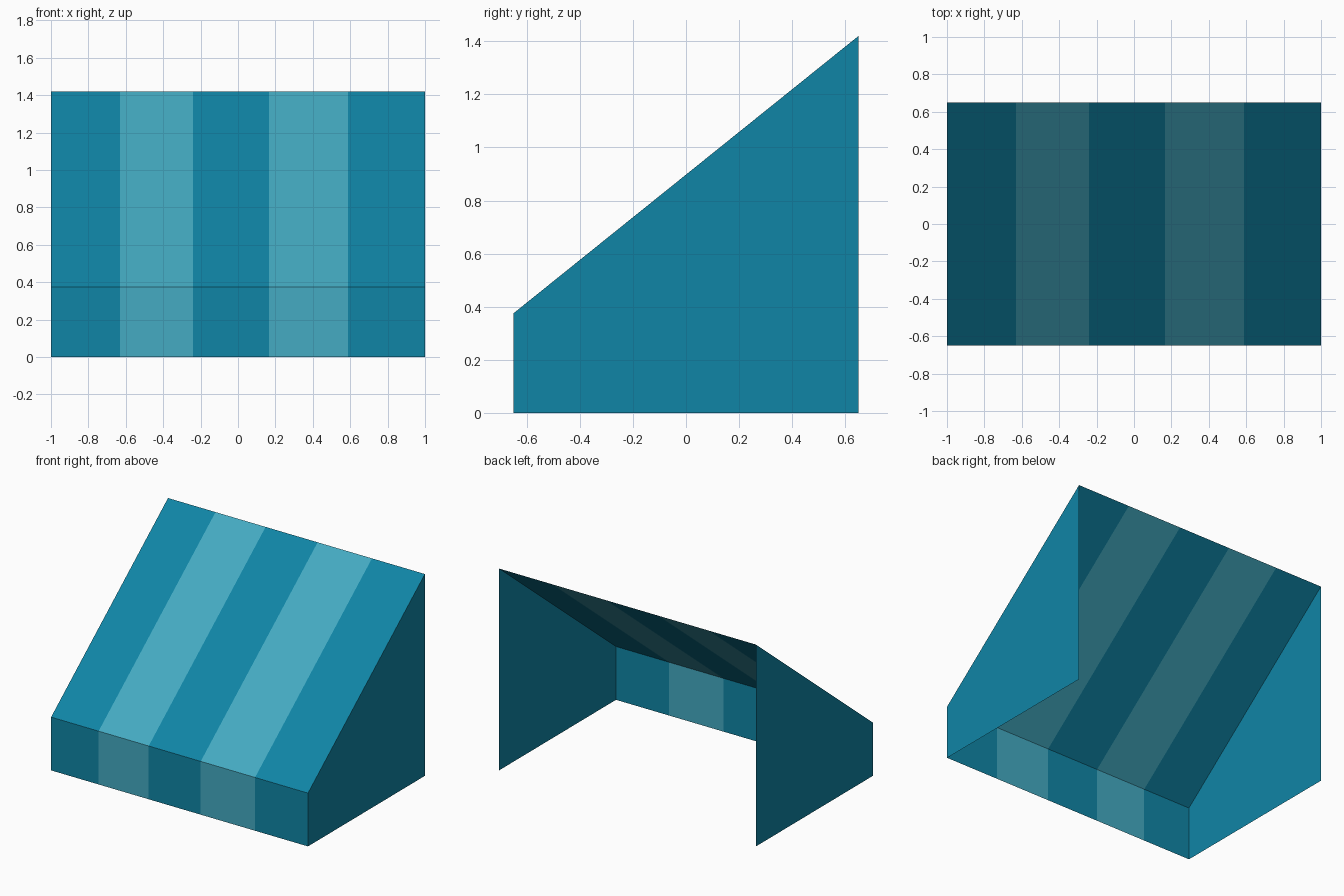
import bpy
import bmesh

cube = bpy.data.objects.get("Cube")
if cube:
    bpy.data.objects.remove(cube, do_unlink=True)

HALF_DEPTH = 0.65
FRONT_HEIGHT, BACK_HEIGHT = 0.375, 1.42
STRIPE_EDGES = [-1, -0.63, -0.24, 0.165, 0.588, 1]


def make_material(name, colour):
    mat = bpy.data.materials.new(name)
    mat.use_nodes = True
    mat.diffuse_color = colour
    bsdf = next(n for n in mat.node_tree.nodes if n.type == "BSDF_PRINCIPLED")
    bsdf.inputs["Base Color"].default_value = colour
    bsdf.inputs["Roughness"].default_value = 0.8
    return mat


teal = make_material("deep_teal", (0.005, 0.235, 0.38, 1))
light = make_material("light_teal", (0.058, 0.405, 0.54, 1))


def make_sheet(name, polygons):
    """Thin cloth sheet; every second polygon takes the lighter colour."""
    bm = bmesh.new()
    for i, points in enumerate(polygons):
        face = bm.faces.new([bm.verts.new(p) for p in points])
        face.material_index = i % 2
    bmesh.ops.remove_doubles(bm, verts=bm.verts, dist=0.0001)
    mesh = bpy.data.meshes.new(name)
    bm.to_mesh(mesh)
    bm.free()
    mesh.materials.append(teal)
    mesh.materials.append(light)
    obj = bpy.data.objects.new(name, mesh)
    bpy.context.collection.objects.link(obj)
    return obj


def striped_sheet(name, low, high):
    """Striped strip between two (y, z) lines running across the width."""
    spans = zip(STRIPE_EDGES, STRIPE_EDGES[1:])
    return make_sheet(name, [[(a, *low), (b, *low), (b, *high), (a, *high)]
                             for a, b in spans])


# Sloping canopy and hanging front valance
front_edge = (-HALF_DEPTH, FRONT_HEIGHT)
striped_sheet("canopy", front_edge, (HALF_DEPTH, BACK_HEIGHT))
striped_sheet("front_valance", (-HALF_DEPTH, 0), front_edge)

# Plain side panels; back and underside stay open
profile = [(-HALF_DEPTH, 0), (HALF_DEPTH, 0), (HALF_DEPTH, BACK_HEIGHT), front_edge]
make_sheet("left_side_panel", [[(1, *p) for p in profile]])
make_sheet("right_side_panel", [[(-1, *p) for p in reversed(profile)]])
